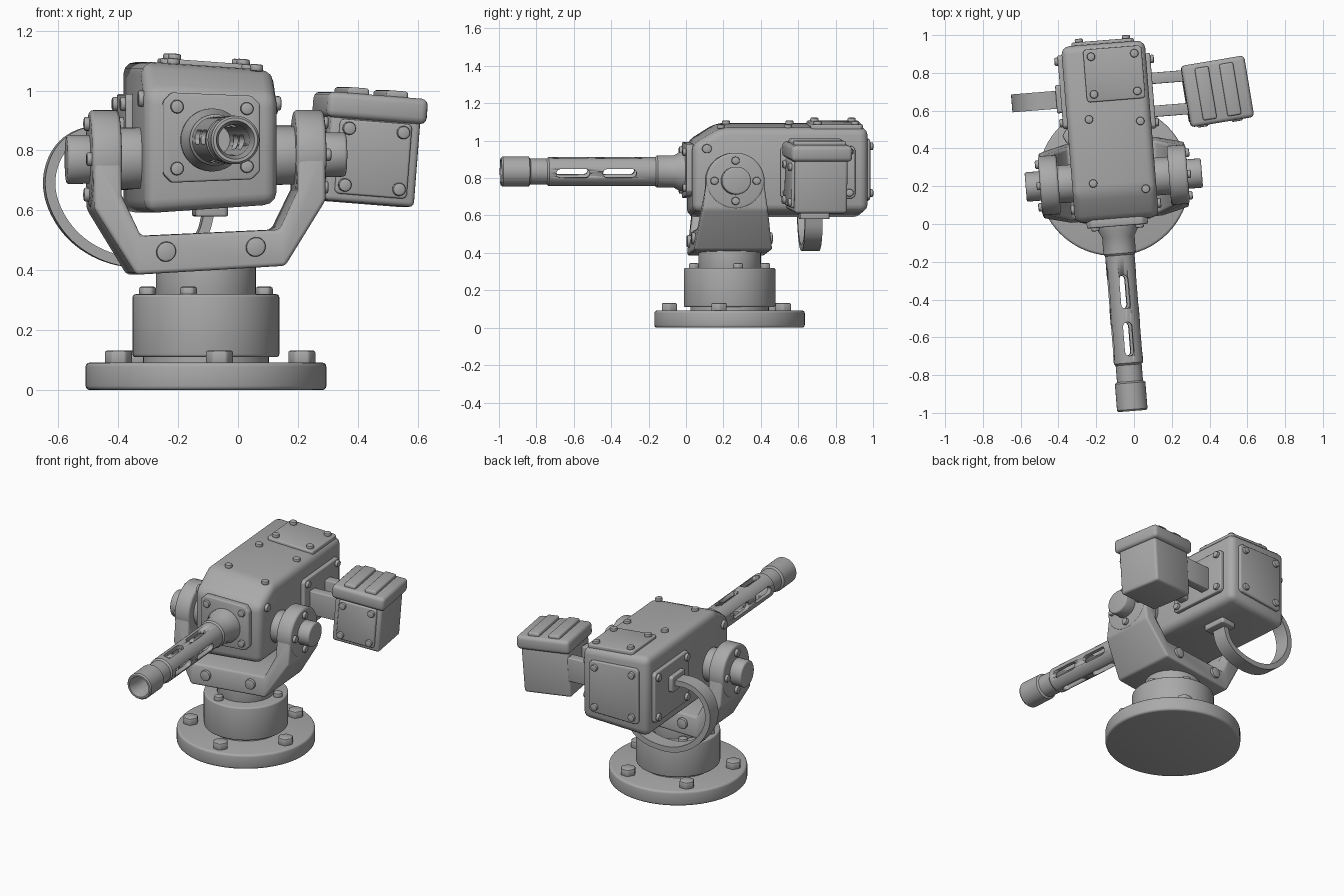
import bpy, bmesh, math
from math import sin, cos, pi, radians
from mathutils import Matrix, Vector

if "Cube" in bpy.data.objects:
    bpy.data.objects.remove(bpy.data.objects["Cube"])

mat = bpy.data.materials.new("grey_metal")
mat.diffuse_color = (0.4, 0.4, 0.4, 1)
mat.use_nodes = True
mat.node_tree.nodes["Principled BSDF"].inputs["Base Color"].default_value = mat.diffuse_color

# Frames: fixed base, yawed turret, tilted ammo box
BASE = Matrix.Translation((-0.107, 0.233, 0))
TURRET = BASE @ Matrix.Rotation(radians(4.6), 4, 'Z')
AMMO = (Matrix.Translation((0.43, 0.70, 0.80)) @ Matrix.Rotation(radians(9.5), 4, 'Z')
        @ Matrix.Rotation(radians(4.5), 4, 'Y'))


def body_skew(v):
    v.z -= 0.07 * v.x * (v.z - 0.845) / 0.245


def yoke_skew(v):
    v.z += v.x * (0.06 - 0.11 * (v.z - 0.4))


def finish(name, bm, frame, bevel=0.0, skew=None, segs=3):
    bmesh.ops.recalc_face_normals(bm, faces=bm.faces)
    if bevel:
        edges = [e for e in bm.edges if len(e.link_faces) == 2 and e.calc_face_angle() > 0.5]
        bmesh.ops.bevel(bm, geom=edges, offset=bevel, segments=segs, profile=0.5,
                        affect='EDGES', clamp_overlap=True)
    if skew:
        for v in bm.verts:
            skew(v.co)
    me = bpy.data.meshes.new(name)
    bm.to_mesh(me)
    bm.free()
    me.materials.append(mat)
    ob = bpy.data.objects.new(name, me)
    bpy.context.collection.objects.link(ob)
    ob.matrix_world = frame
    bpy.ops.object.select_all(action='DESELECT')
    ob.select_set(True)
    bpy.context.view_layer.objects.active = ob
    bpy.ops.object.shade_smooth_by_angle(angle=radians(35))
    return ob


def place(axis, u, v, d):
    return {'x': (d, u, v), 'y': (u, d, v), 'z': (u, v, d)}[axis]


def prism(bm, pts, d0, d1, axis):
    a = [bm.verts.new(place(axis, u, v, d0)) for u, v in pts]
    b = [bm.verts.new(place(axis, u, v, d1)) for u, v in pts]
    bm.faces.new(a)
    bm.faces.new(b[::-1])
    for i in range(len(pts)):
        j = (i + 1) % len(pts)
        bm.faces.new((a[i], a[j], b[j], b[i]))


def disc(u, v, r, n=48):
    return [(u + r * cos(2 * pi * i / n), v + r * sin(2 * pi * i / n)) for i in range(n)]


def rect(u, v, hu, hv, c=0.0):
    if not c:
        return [(u - hu, v - hv), (u + hu, v - hv), (u + hu, v + hv), (u - hu, v + hv)]
    return [(u + a, v + b) for a, b in (
        (-hu + c, -hv), (hu - c, -hv), (hu, -hv + c), (hu, hv - c),
        (hu - c, hv), (-hu + c, hv), (-hu, hv - c), (-hu, -hv + c))]


def solid(name, pts, d0, d1, axis, frame, bevel=0.0, skew=None):
    bm = bmesh.new()
    prism(bm, pts, d0, d1, axis)
    return finish(name, bm, frame, bevel, skew)


def bolts(name, spots, d0, d1, axis, frame, r=0.022, n=16, skew=None):
    bm = bmesh.new()
    for u, v in spots:
        prism(bm, disc(u, v, r, n), d0, d1, axis)
    return finish(name, bm, frame, 0.007, skew, 2)


def plate(name, u, v, hu, hv, d0, d1, axis, frame, c=0.02, skew=None, inset=0.04):
    """Bevelled cover plate with a bolt in each corner."""
    solid(name, rect(u, v, hu, hv, c), d0, d1, axis, frame, 0.007, skew)
    s = math.copysign(0.018, d1 - d0)
    bolts(name + "_bolts", rect(u, v, hu - inset, hv - inset), d1 - s * 0.3, d1 + s,
          axis, frame, skew=skew)


# Base and pedestal
solid("base_flange", disc(0, 0, 0.402, 72), 0, 0.092, 'z', BASE, 0.014)
solid("pedestal_foot", disc(0, 0, 0.21), 0.085, 0.12, 'z', BASE)
solid("pedestal", disc(0, 0, 0.245, 64), 0.11, 0.32, 'z', BASE, 0.01)
solid("neck", disc(0, 0, 0.167), 0.31, 0.43, 'z', BASE, 0.005)
bolts("base_bolts", [(0.325 * cos(radians(a)), 0.325 * sin(radians(a)))
                     for a in range(-82, 278, 72)], 0.085, 0.132, 'z', BASE, 0.047, 6)
bolts("pedestal_bolts", [(0.2 * cos(radians(a)), 0.2 * sin(radians(a)))
                         for a in range(13, 254, 60)], 0.31, 0.345, 'z', BASE, 0.03, 6)

# Yoke: U profile whose depth narrows toward the pivots
half = [(0.25, 0.40), (0.388, 0.62), (0.388, 0.78), (0.295, 0.78), (0.295, 0.66), (0.232, 0.525)]
bm = bmesh.new()
prism(bm, half + [(-x, z) for x, z in half[::-1]], -1, 1, 'y')
for v in bm.verts:
    v.co.y *= 0.21 - 0.057 * min(1, max(0, (v.co.z - 0.42) / 0.32))
finish("yoke", bm, TURRET, 0.014, yoke_skew)
for d0, d1, side in ((-0.195, -0.218, "front"), (0.195, 0.218, "back")):
    bolts("yoke_bolts_" + side, [(-0.15, 0.47), (0.15, 0.47)], d0, d1, 'y', TURRET, 0.033, 20, yoke_skew)

# Pivots on both sides
for s, side in ((-1, "left"), (1, "right")):
    solid("yoke_disc_" + side, disc(0, 0.778, 0.157), s * 0.293, s * 0.392, 'x', TURRET, 0.014, yoke_skew)
    solid("pivot_boss_" + side, disc(0, 0.778, 0.1), s * 0.20, s * 0.30, 'x', TURRET, 0.006, yoke_skew)
    solid("pivot_hub_" + side, disc(0, 0.778, 0.078), s * 0.385, s * 0.468, 'x', TURRET, 0.01, yoke_skew)
    bolts("pivot_bolts_" + side, [(0.113 * cos(a * pi / 2), 0.778 + 0.113 * sin(a * pi / 2)) for a in range(4)],
          s * 0.385, s * 0.41, 'x', TURRET, skew=yoke_skew)

# Gun body with sloped front edge
profile = [(-0.215, 0.605), (-0.215, 0.99), (-0.06, 1.083), (0.725, 1.083), (0.725, 0.605)]
solid("gun_body", profile, -0.222, 0.222, 'x', TURRET, 0.042, body_skew)
plate("front_plate", 0, 0.843, 0.162, 0.145, -0.20, -0.245, 'y', TURRET, 0.028, body_skew, 0.045)
plate("back_plate", 0, 0.845, 0.165, 0.17, 0.71, 0.742, 'y', TURRET, 0.015, body_skew)
plate("top_plate", 0.047, 0.56, 0.155, 0.14, 1.07, 1.1, 'z', TURRET, 0.012, body_skew)
plate("left_plate", 0.485, 0.83, 0.195, 0.15, -0.21, -0.245, 'x', TURRET, 0.015, body_skew, 0.032)
plate("right_plate", 0.455, 0.83, 0.2, 0.15, 0.21, 0.245, 'x', TURRET, 0.015, body_skew, 0.032)
bolts("roof_bolts", [(-0.105, 0.33), (0.165, 0.30), (-0.11, -0.01), (0.165, -0.06)],
      1.075, 1.1, 'z', TURRET, skew=body_skew)
for s, side in ((-1, "left"), (1, "right")):
    bolts("side_bolt_" + side, [(-0.14, 0.965)], s * 0.215, s * 0.24, 'x', TURRET, 0.026, skew=body_skew)

# Barrel: lathed hollow tube along y, with slots cut through
rings = [(-0.22, 0.105), (-0.265, 0.105), (-0.30, 0.086), (-0.39, 0.086), (-0.40, 0.078),
         (-0.972, 0.078), (-0.982, 0.069), (-1.07, 0.069), (-1.078, 0.081), (-1.218, 0.081),
         (-1.227, 0.074), (-1.227, 0.064), (-1.16, 0.052), (-0.35, 0.052), (-0.35, 0.002), (-0.22, 0.002)]
N = 48
bm = bmesh.new()
loops = [[bm.verts.new((r * cos(2 * pi * i / N), y, 0.835 + r * sin(2 * pi * i / N)))
          for i in range(N)] for y, r in rings]
for k in range(len(loops)):
    a, b = loops[k], loops[(k + 1) % len(loops)]
    for i in range(N):
        bm.faces.new((a[i], a[(i + 1) % N], b[(i + 1) % N], b[i]))
barrel = finish("barrel", bm, TURRET)
tilt = (Matrix.Translation((0, 0, 0.835)) @ Matrix.Rotation(radians(8), 4, 'Y'))
for k, name in enumerate(("slot_cutter_side", "slot_cutter_top")):
    bm = bmesh.new()
    for c in (-0.845, -0.595):
        w, h = 0.024, 0.066
        cap = [(cos(t * pi / 8), sin(t * pi / 8)) for t in range(9)]
        pts = [(c + h + w * s, w * q) for q, s in cap] + [(c - h - w * s, -w * q) for q, s in cap]
        prism(bm, pts, -0.2, 0.2, 'x')
    cutter = finish(name, bm, TURRET @ tilt @ Matrix.Rotation(k * pi / 2, 4, 'Y'))
    cutter.hide_render = True
    cutter.hide_set(True)
    m = barrel.modifiers.new("slots", 'BOOLEAN')
    m.object, m.operation, m.solver = cutter, 'DIFFERENCE', 'EXACT'

# Feed ribbon: smoothed path thickened into a band
path = [(-0.22, 0.86), (-0.37, 0.87), (-0.47, 0.80), (-0.50, 0.66), (-0.42, 0.51),
        (-0.27, 0.425), (-0.10, 0.43), (0.02, 0.49), (0.05, 0.62)]
for _ in range(3):
    new = [path[0]]
    for (ax, az), (bx, bz) in zip(path, path[1:]):
        new += [(0.75 * ax + 0.25 * bx, 0.75 * az + 0.25 * bz), (0.25 * ax + 0.75 * bx, 0.25 * az + 0.75 * bz)]
    path = new + [path[-1]]
outer, inner = [], []
for i, p in enumerate(path):
    a, b = path[max(i - 1, 0)], path[min(i + 1, len(path) - 1)]
    t = Vector((b[0] - a[0], b[1] - a[1])).normalized() * 0.017
    outer.append((p[0] - t.y, p[1] + t.x))
    inner.append((p[0] + t.y, p[1] - t.x))
solid("feed_ribbon", outer + inner[::-1], 0.40, 0.495, 'y', TURRET)
solid("ribbon_socket_left", rect(0.45, 0.86, 0.075, 0.05, 0.01), -0.23, -0.27, 'x', TURRET, 0.006)
solid("ribbon_socket_bottom", rect(0.05, 0.45, 0.055, 0.08, 0.01), 0.62, 0.58, 'z', TURRET, 0.006)

# Ammo box on two arms
for y, name in ((0.345, "front"), (0.52, "rear")):
    solid("ammo_arm_" + name, rect(y, 0.81, 0.03, 0.075), 0.23, 0.43, 'x', TURRET, 0.006)
solid("ammo_box", rect(0, 0, 0.152, 0.142), -0.178, 0.12, 'z', AMMO, 0.016)
solid("ammo_lid", rect(0, 0, 0.17, 0.165), 0.1, 0.185, 'z', AMMO, 0.022)
for s, side in ((-1, "left"), (1, "right")):
    solid("lid_rib_" + side, rect(s * 0.066, 0, 0.037, 0.14), 0.17, 0.205, 'z', AMMO, 0.01)
plate("ammo_front_plate", 0, -0.028, 0.122, 0.125, -0.135, -0.155, 'y', AMMO, 0.01, None, 0.03)
